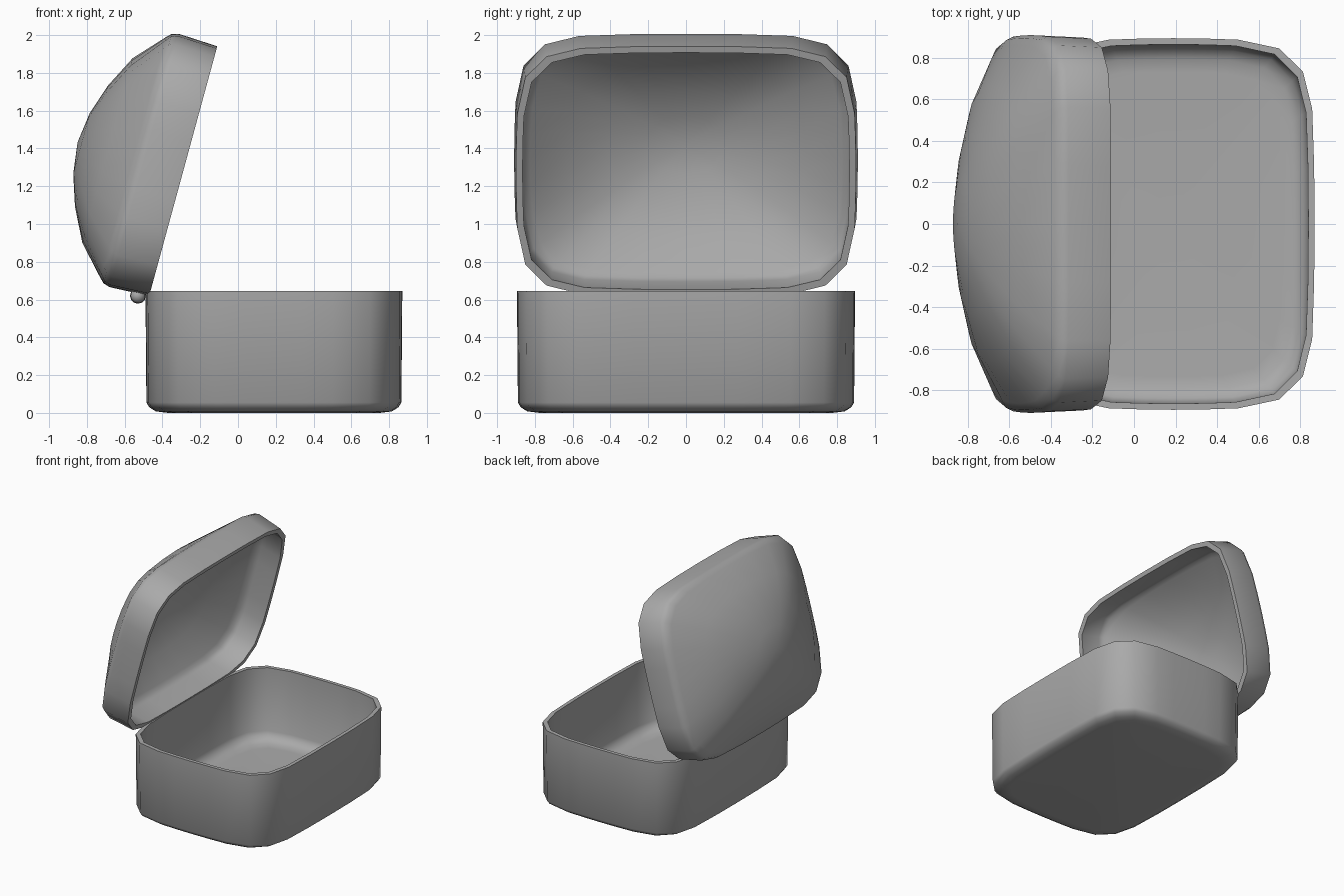
import bpy, bmesh, math
from mathutils import Matrix, Vector

if "Cube" in bpy.data.objects:
    bpy.data.objects.remove(bpy.data.objects["Cube"])

grey = bpy.data.materials.new("plain_grey")
grey.use_nodes = True
grey.diffuse_color = (0.4, 0.4, 0.4, 1)
grey.node_tree.nodes["Principled BSDF"].inputs["Base Color"].default_value = (0.4, 0.4, 0.4, 1)

# One quarter of the soft rectangular outline, mirrored into the full loop
QUARTER = [(1, 0), (0.997, 0.31), (0.983, 0.62), (0.917, 0.82),
           (0.75, 0.945), (0.46, 0.992), (0.23, 0.998)]
OUTLINE = [Vector(p) for p in QUARTER]
OUTLINE += [Vector((-x, y)) for x, y in [(0, 1)] + QUARTER[:0:-1]]
OUTLINE += [-p for p in OUTLINE]


def finish(bm, name, angle):
    bmesh.ops.recalc_face_normals(bm, faces=bm.faces[:])
    mesh = bpy.data.meshes.new(name)
    bm.to_mesh(mesh)
    bm.free()
    mesh.materials.append(grey)
    obj = bpy.data.objects.new(name, mesh)
    bpy.context.collection.objects.link(obj)
    bpy.ops.object.select_all(action='DESELECT')
    obj.select_set(True)
    bpy.context.view_layer.objects.active = obj
    bpy.ops.object.shade_smooth_by_angle(angle=math.radians(angle))
    return obj


def shell(name, half_x, half_y, rings, start_z, end_z):
    """Skin rings of (scale, inset, height); small scales turn elliptical."""
    bm = bmesh.new()
    loops = []
    for scale, inset, z in rings:
        loop = []
        for p in OUTLINE:
            q = p.normalized().lerp(p, scale ** 2)
            loop.append(bm.verts.new((q.x * (half_x * scale - inset),
                                      q.y * (half_y * scale - inset), z)))
        loops.append(loop)
    n = len(OUTLINE)
    for a, b in zip(loops, loops[1:]):
        for i in range(n):
            j = (i + 1) % n
            bm.faces.new((a[i], a[j], b[j], b[i]))
    for loop, z in ((loops[0], start_z), (loops[-1], end_z)):
        tip = bm.verts.new((0, 0, z))
        for i in range(n):
            bm.faces.new((loop[i], loop[(i + 1) % n], tip))
    return finish(bm, name, 50)


# Open box with rounded bottom edge
box = shell("box_base", 0.68, 0.895, [
    (1, 0.12, 0.0), (1, 0.055, 0.008), (1, 0.02, 0.03), (1, 0.005, 0.055),
    (1, 0, 0.645), (1, 0.03, 0.645),
    (1, 0.035, 0.12), (1, 0.055, 0.075), (1, 0.1, 0.05), (1, 0.16, 0.045)], 0, 0.045)
box.location.x = 0.19

# Domed hollow lid, swung open
DOME = [(0.24, 0.558), (0.48, 0.503), (0.73, 0.415), (0.95, 0.275), (0.985, 0.25), (1, 0.215)]
outside = [(s, 0, z) for s, z in DOME] + [(1, 0.01, 0)]
inside = [(1, 0.045, 0)] + [(s, 0.04 * s, z - 0.035) for s, z in reversed(DOME)]
lid = shell("domed_lid", 0.695, 0.91, outside + inside, 0.58, 0.545)
lid.matrix_world = Matrix.Translation((-0.29, 0, 1.28)) @ Matrix.Rotation(math.radians(-74.75), 4, 'Y')

# Hinge pin with rounded ends under the lid
bm = bmesh.new()
bmesh.ops.create_uvsphere(bm, u_segments=12, v_segments=8, radius=0.042)
bmesh.ops.rotate(bm, verts=bm.verts[:], matrix=Matrix.Rotation(math.pi / 2, 3, 'X'))
for v in bm.verts:
    if abs(v.co.y) > 0.001:
        v.co.y += math.copysign(0.3, v.co.y)
pin = finish(bm, "hinge_pin", 60)
pin.location = (-0.53, 0, 0.62)
